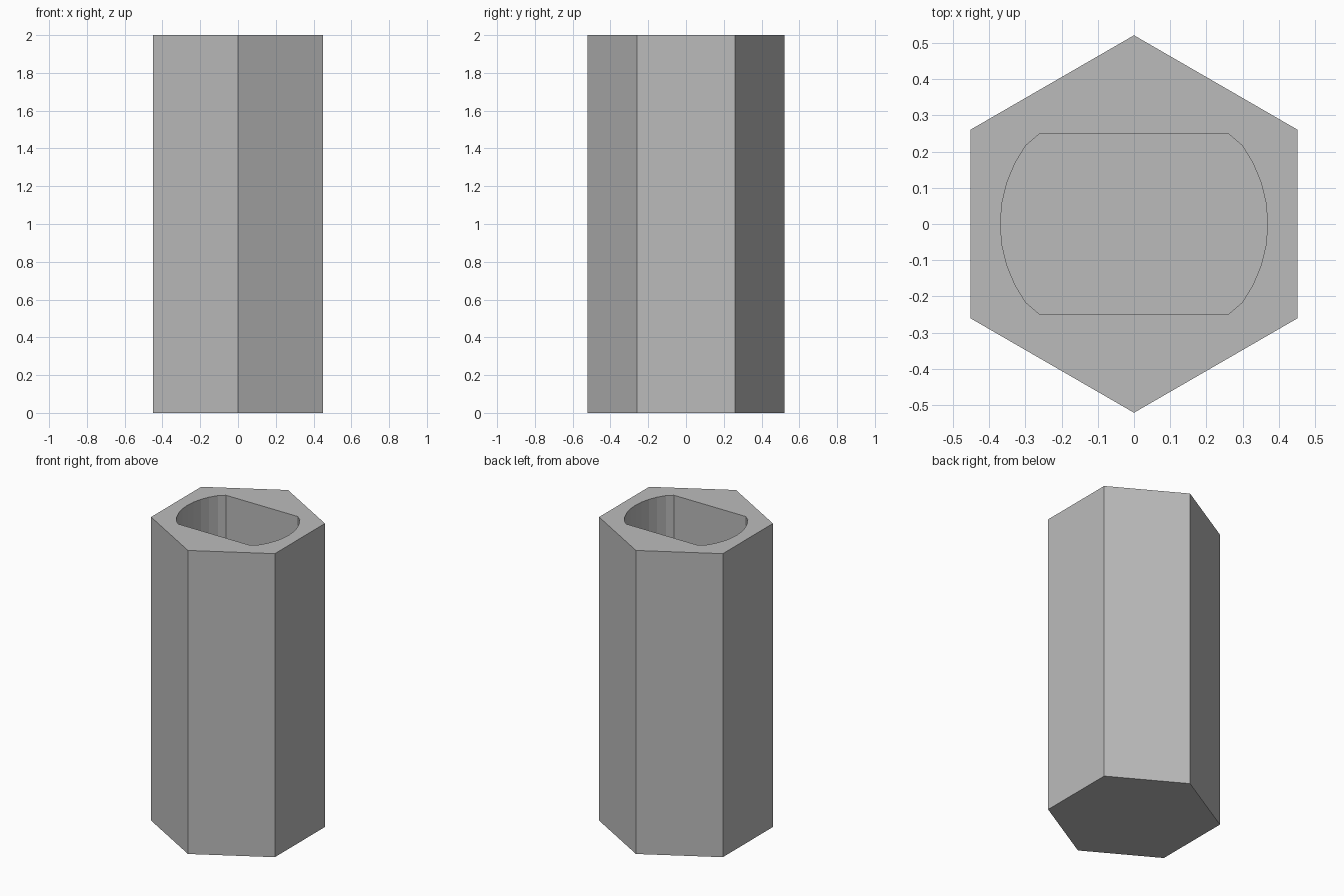
import bpy
import bmesh
from math import sin, cos, radians

cube = bpy.data.objects.get("Cube")
if cube:
    bpy.data.objects.remove(cube)

HEIGHT = 2.0
HEX_RADIUS = 0.521
FLOOR = 0.8

# Plain grey material
grey = bpy.data.materials.new("plain grey")
grey.use_nodes = True
colour = (0.5, 0.5, 0.5, 1)
grey.diffuse_color = colour
grey.node_tree.nodes["Principled BSDF"].inputs["Base Color"].default_value = colour


def ring(bm, outline, z):
    return [bm.verts.new((x, y, z)) for x, y in outline]


def walls(bm, lower, upper):
    n = len(lower)
    for i in range(n):
        j = (i + 1) % n
        bm.faces.new((lower[i], lower[j], upper[j], upper[i]))


# Hexagon outline with points at the front and back
hexagon = [(HEX_RADIUS * cos(radians(30 + 60 * i)),
            HEX_RADIUS * sin(radians(30 + 60 * i))) for i in range(6)]

# Socket outline: two round sides joined by two flats
arc = [(0.369 * cos(radians(a)), 0.369 * sin(radians(a))) for a in range(-36, 37, 9)]
half = [(0.262, -0.248)] + arc + [(0.262, 0.248)]
socket = half + [(-x, -y) for x, y in half]

bm = bmesh.new()

# Outer body
base = ring(bm, hexagon, 0)
rim = ring(bm, hexagon, HEIGHT)
walls(bm, base, rim)
bm.faces.new(base[::-1])

# Blind socket
pocket = ring(bm, socket, FLOOR)
mouth = ring(bm, socket, HEIGHT)
walls(bm, pocket[::-1], mouth[::-1])
bm.faces.new(pocket)

# Top face around the socket
top_edges = [e for e in bm.edges if all(v.co.z > HEIGHT - 0.001 for v in e.verts)]
bmesh.ops.triangle_fill(bm, edges=top_edges, use_beauty=True, normal=(0, 0, 1))
bmesh.ops.recalc_face_normals(bm, faces=bm.faces)

mesh = bpy.data.meshes.new("socket_post")
bm.to_mesh(mesh)
bm.free()
mesh.materials.append(grey)
post = bpy.data.objects.new("socket_post", mesh)
bpy.context.collection.objects.link(post)
